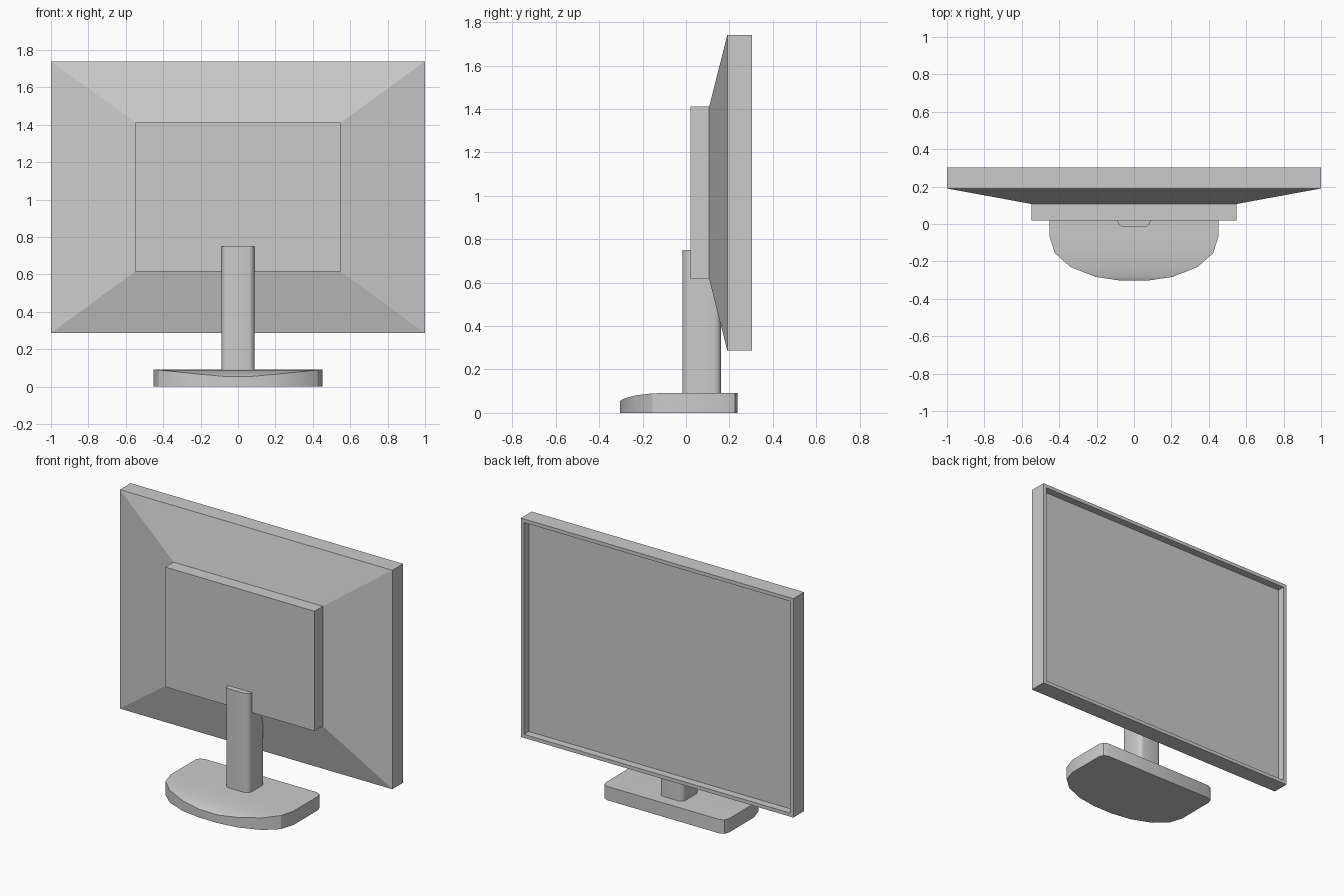
import bpy
import bmesh
import math

if "Cube" in bpy.data.objects:
    bpy.data.objects.remove(bpy.data.objects["Cube"], do_unlink=True)

GREY = (0.6, 0.6, 0.6, 1)
grey = bpy.data.materials.new("plain grey")
grey.use_nodes = True
grey.diffuse_color = GREY
grey.node_tree.nodes["Principled BSDF"].inputs["Base Color"].default_value = GREY


def finish(name, bm, smooth=None):
    """Turn a bmesh into a named grey object."""
    bmesh.ops.recalc_face_normals(bm, faces=bm.faces)
    mesh = bpy.data.meshes.new(name)
    bm.to_mesh(mesh)
    bm.free()
    mesh.materials.append(grey)
    obj = bpy.data.objects.new(name, mesh)
    bpy.context.collection.objects.link(obj)
    if smooth:
        bpy.ops.object.select_all(action='DESELECT')
        obj.select_set(True)
        bpy.context.view_layer.objects.active = obj
        bpy.ops.object.shade_smooth_by_angle(angle=math.radians(smooth))
    return obj


def bridge(bm, a, b):
    """Join two closed rings of vertices with quads."""
    for i in range(len(a)):
        j = (i + 1) % len(a)
        bm.faces.new((a[i], a[j], b[j], b[i]))


# Display housing: rectangles lofted from the rear box to the recessed screen
HALF, LOW, HIGH = 1.0, 0.287, 1.74
RIM = 0.024
rear = (0.548, 0.617, 1.412)
outer = (HALF, LOW, HIGH)
inner = (HALF - RIM, LOW + RIM, HIGH - RIM)
sections = [(0.02, rear), (0.107, rear), (0.19, outer),
            (0.303, outer), (0.303, inner), (0.253, inner)]
bm = bmesh.new()
rings = []
for y, (w, lo, hi) in sections:
    rings.append([bm.verts.new((x, y, z))
                  for x, z in ((-w, lo), (w, lo), (w, hi), (-w, hi))])
for a, b in zip(rings, rings[1:]):
    bridge(bm, a, b)
bm.faces.new(rings[0])
bm.faces.new(rings[-1])
finish("display_housing", bm)

# Neck: upright post with rounded vertical edges
bm = bmesh.new()
bmesh.ops.create_cube(bm, size=1)
for v in bm.verts:
    v.co.x *= 0.176
    v.co.y = 0.073 + v.co.y * 0.178
    v.co.z = 0.415 + v.co.z * 0.67
upright = [e for e in bm.edges
           if abs(e.verts[0].co.z - e.verts[1].co.z) > 0.1]
bmesh.ops.bevel(bm, geom=upright, offset=0.033, segments=4,
                profile=0.5, affect='EDGES')
finish("neck", bm, 35)

# Base: mirrored rows of (half width, y, top height), front to rear
rows = [(0.07, -0.303, 0.055), (0.205, -0.283, 0.067), (0.34, -0.23, 0.081),
        (0.424, -0.155, 0.09), (0.452, -0.065, 0.092), (0.452, 0.195, 0.092),
        (0.44, 0.225, 0.092), (0.41, 0.238, 0.092)]
bm = bmesh.new()
outline = [(w, y, z) for w, y, z in rows]
outline += [(-w, y, z) for w, y, z in reversed(rows)]
bottom = [bm.verts.new((x, y, 0)) for x, y, z in outline]
top = [bm.verts.new(p) for p in outline]
bridge(bm, bottom, top)
bm.faces.new(bottom)
for i in range(len(rows) - 1):
    bm.faces.new((top[i], top[i + 1], top[-2 - i], top[-1 - i]))
finish("base", bm, 25)
